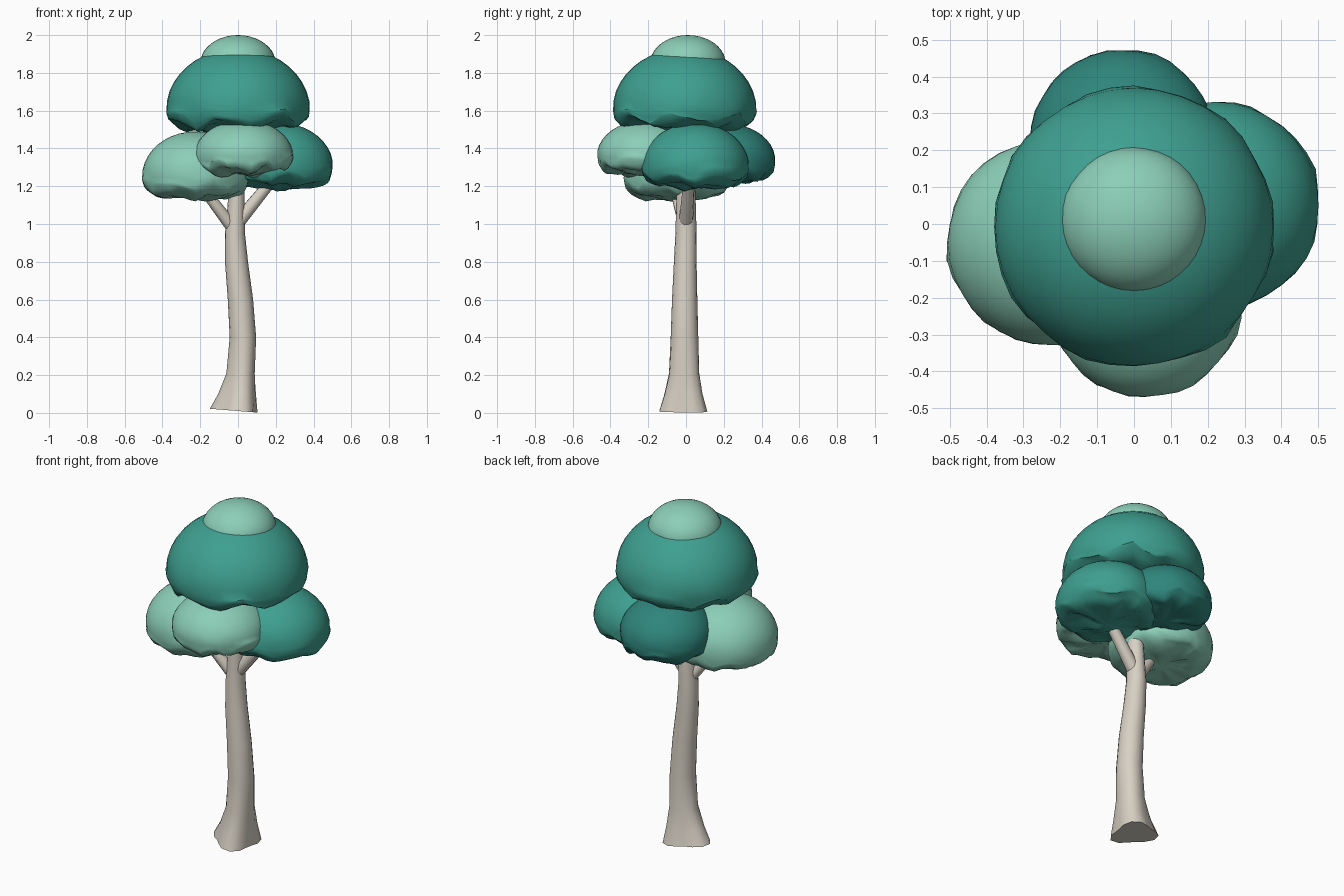
import bpy, bmesh, math
from mathutils import Vector, noise

if "Cube" in bpy.data.objects:
    bpy.data.objects.remove(bpy.data.objects["Cube"])


def material(name, rgb):
    m = bpy.data.materials.new(name)
    m.diffuse_color = (*rgb, 1)
    m.use_nodes = True
    m.node_tree.nodes["Principled BSDF"].inputs["Base Color"].default_value = m.diffuse_color
    return m


LIGHT = material("light_leaf", (0.26, 0.62, 0.48))
TEAL = material("teal_leaf", (0.048, 0.35, 0.28))
DEEP = material("deep_leaf", (0.028, 0.235, 0.20))
BARK = material("bark", (0.68, 0.63, 0.55))


def finish(bm, name, mat):
    bmesh.ops.recalc_face_normals(bm, faces=bm.faces)
    me = bpy.data.meshes.new(name)
    bm.to_mesh(me)
    bm.free()
    ob = bpy.data.objects.new(name, me)
    bpy.context.collection.objects.link(ob)
    me.materials.append(mat)
    bpy.ops.object.select_all(action='DESELECT')
    ob.select_set(True)
    bpy.context.view_layer.objects.active = ob
    bpy.ops.object.shade_smooth_by_angle(angle=math.radians(50))
    return ob


def loft(rings, name):
    """Skin a list of point rings and close both ends."""
    bm = bmesh.new()
    loops = [[bm.verts.new(p) for p in r] for r in rings]
    n = len(loops[0])
    for a, b in zip(loops, loops[1:]):
        for i in range(n):
            j = (i + 1) % n
            bm.faces.new((a[i], a[j], b[j], b[i]))
    bm.faces.new(loops[0])
    bm.faces.new(loops[-1])
    return finish(bm, name, BARK)


# Trunk: z, centre x, centre y, x radius, y radius, root lobe amount
SECTIONS = [(0.0, -0.01, -0.01, 0.12, 0.12, 0.022),
            (0.10, 0.003, -0.01, 0.098, 0.098, 0.012),
            (0.21, 0.017, -0.008, 0.075, 0.08, 0.004),
            (0.40, 0.026, -0.008, 0.070, 0.073, 0),
            (0.60, 0.013, -0.007, 0.067, 0.067, 0),
            (0.80, -0.008, -0.004, 0.061, 0.060, 0),
            (0.95, -0.016, 0, 0.053, 0.056, 0),
            (1.10, -0.010, 0, 0.045, 0.052, 0),
            (1.30, -0.004, 0, 0.040, 0.045, 0)]
rings = []
for z, cx, cy, rx, ry, lobe in SECTIONS:
    ring = []
    for i in range(16):
        a = math.tau * i / 16
        k = lobe * math.cos(3 * (a - math.radians(50)))
        x = cx + (rx + k) * math.cos(a)
        tilt = 0.01 - 0.08 * x if z == 0 else 0
        ring.append((x, cy + (ry + k) * math.sin(a), max(0, z + tilt)))
    rings.append(ring)
loft(rings, "trunk")


# Branches forking into the lower foliage
def branch(name, start, end, r0, r1):
    s, e = Vector(start), Vector(end)
    q = (e - s).to_track_quat('Z', 'Y')
    rings = [[p + q @ Vector((r * math.cos(math.tau * i / 10), r * math.sin(math.tau * i / 10), 0))
              for i in range(10)] for p, r in ((s, r0), (e, r1))]
    loft(rings, name)


branch("left_branch", (-0.02, 0, 0.97), (-0.21, -0.07, 1.22), 0.035, 0.025)
branch("right_branch", (0.0, 0, 1.01), (0.22, 0.02, 1.28), 0.038, 0.028)


# Foliage: domed clump with a scalloped, crumpled underside
def clump(name, mat, centre, r, up, down, seed, wave=0.03):
    bm = bmesh.new()
    bmesh.ops.create_uvsphere(bm, u_segments=36, v_segments=20, radius=1)
    for v in bm.verts:
        x, y, z = v.co
        a = math.atan2(y, x)
        rim = math.hypot(x, y)
        low = min(1, max(0, 0.2 - z) * 1.8)
        scallop = (math.sin(7 * a + seed) + 0.7 * math.sin(11 * a + 2.3 * seed)) * rim
        crumple = noise.noise(Vector((x * 3 + seed * 5, y * 3, z * 3)))
        if z < 0:
            full = math.sqrt(1 + z * z)
            x, y = x * full, y * full
        swell = 1 + low * 0.05 * (crumple + 0.4 * scallop) - 0.02 * low
        h = z * (up if z > 0 else down) + wave * low * (0.45 * scallop + crumple)
        v.co = Vector((x * r * swell, y * r * swell, h)) + Vector(centre)
    finish(bm, name, mat)


clump("top_foliage", LIGHT, (0, 0.01, 1.85), 0.2, 0.15, 0.08, 1.0, 0.015)
clump("crown_foliage", TEAL, (0, -0.008, 1.60), 0.382, 0.33, 0.11, 2.0, 0.035)
clump("front_foliage", LIGHT, (0.03, -0.21, 1.36), 0.262, 0.19, 0.10, 3.0)
clump("left_foliage", LIGHT, (-0.225, -0.05, 1.25), 0.283, 0.24, 0.12, 4.0)
clump("right_foliage", TEAL, (0.22, 0.05, 1.30), 0.285, 0.235, 0.11, 5.0)
clump("back_foliage", DEEP, (-0.03, 0.22, 1.33), 0.255, 0.20, 0.11, 6.0)
